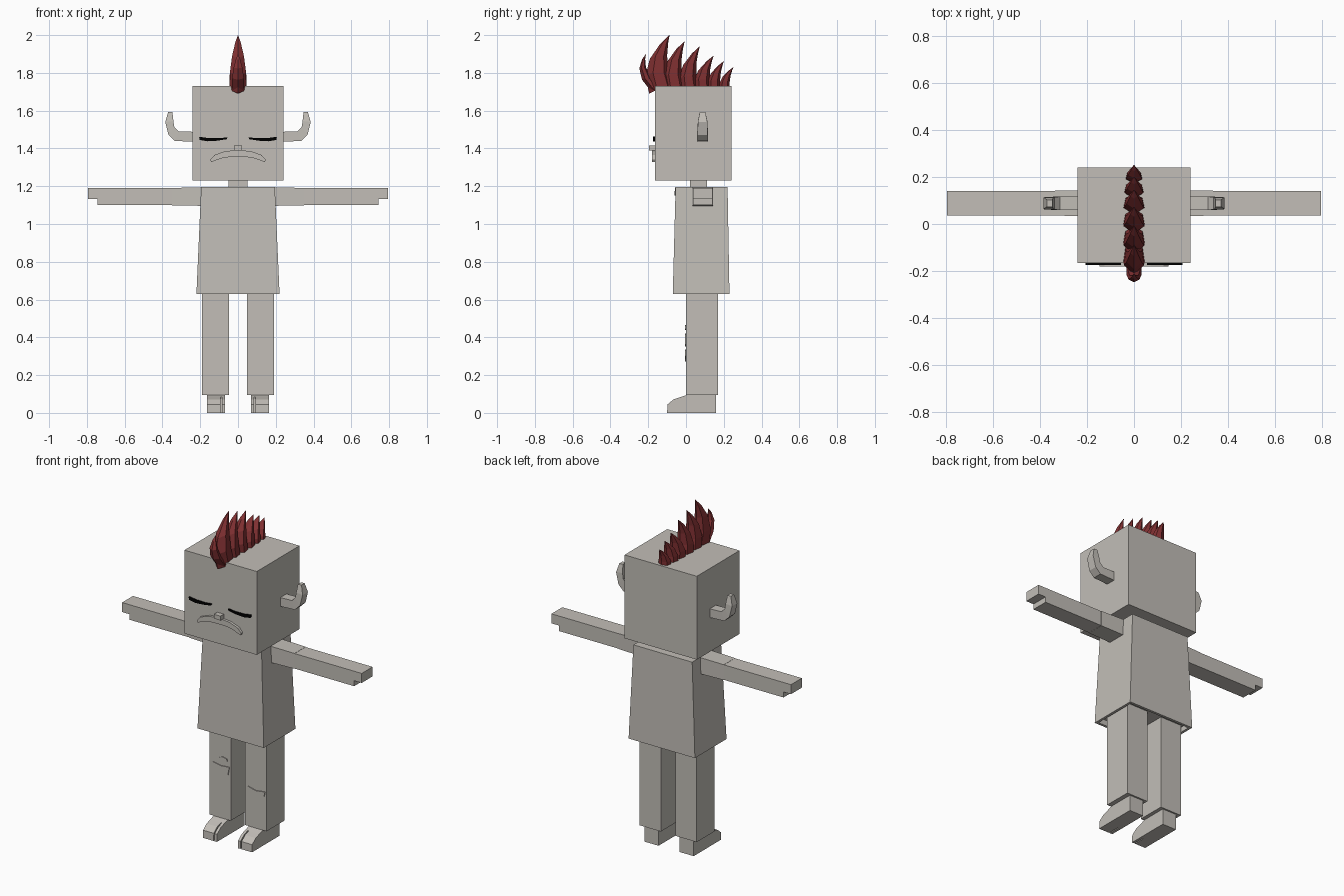
import bpy, bmesh
from mathutils import Vector

cube = bpy.data.objects.get("Cube")
if cube:
    bpy.data.objects.remove(cube, do_unlink=True)


def material(name, rgb):
    m = bpy.data.materials.new(name)
    m.use_nodes = True
    m.diffuse_color = (*rgb, 1)
    bsdf = m.node_tree.nodes["Principled BSDF"]
    bsdf.inputs["Base Color"].default_value = (*rgb, 1)
    bsdf.inputs["Roughness"].default_value = 0.8
    return m


STONE = material("warm grey", (0.54, 0.515, 0.475))
RED = material("dark red", (0.22, 0.03, 0.032))
BLACK = material("black", (0.0, 0.0, 0.0))


def finish(name, bm, mat):
    bmesh.ops.remove_doubles(bm, verts=bm.verts, dist=0.0001)
    bmesh.ops.recalc_face_normals(bm, faces=bm.faces)
    me = bpy.data.meshes.new(name)
    bm.to_mesh(me)
    bm.free()
    me.materials.append(mat)
    ob = bpy.data.objects.new(name, me)
    bpy.context.collection.objects.link(ob)
    return ob


def loft(name, loops, mat=STONE):
    """Skin a list of equal-length vertex loops and cap both ends."""
    bm = bmesh.new()
    rings = [[bm.verts.new(p) for p in loop] for loop in loops]
    n = len(rings[0])
    for a, b in zip(rings, rings[1:]):
        for i in range(n):
            j = (i + 1) % n
            bm.faces.new((a[i], a[j], b[j], b[i]))
    bm.faces.new(rings[0])
    bm.faces.new(rings[-1])
    return finish(name, bm, mat)


def rect(x0, x1, y0, y1, z):
    return [(x0, y0, z), (x1, y0, z), (x1, y1, z), (x0, y1, z)]


def box(name, x, y, z, mat=STONE):
    return loft(name, [rect(*x, *y, z[0]), rect(*x, *y, z[1])], mat)


def front_plate(name, outline, y0, y1, mat=STONE):
    return loft(name, [[(x, y, z) for x, z in outline] for y in (y0, y1)], mat)


def side_prism(name, profile, x0, x1, mat=STONE):
    return loft(name, [[(x, y, z) for y, z in profile] for x in (x0, x1)], mat)


def mirrored(half):
    return half + [(-x, z) for x, z in reversed(half) if x != 0]


# Head and neck
box("head", (-.24, .24), (-.165, .24), (1.23, 1.73))
box("neck", (-.05, .05), (.02, .11), (1.17, 1.24))

# Flared tunic with a hollow hem
loft("tunic", [rect(-.205, .205, -.05, .215, .66), rect(-.205, .205, -.055, .215, .63),
               rect(-.22, .22, -.07, .23, .63), rect(-.195, .195, -.055, .22, 1.195)])
loft("neckline", [[(x, y - (1.195 - z) * .027, z) for x, z in
                   mirrored([(0, 1.15), (.04, 1.16), (.07, 1.18), (.075, 1.194)])]
                  for y in (-.059, -.05)])

# Face
front_plate("mouth", mirrored([(0, 1.392), (.07, 1.385), (.125, 1.365), (.147, 1.34),
                               (.142, 1.328), (.08, 1.35), (.04, 1.355)]), -.18, -.16)
box("nose", (-.022, .022), (-.197, -.16), (1.39, 1.416))

for side, s in (("left", 1), ("right", -1)):
    # Closed eye with a ragged lash edge
    front_plate(side + "_eye", [(s * x, z) for x, z in (
        (.055, 1.459), (.1, 1.454), (.16, 1.455), (.206, 1.462), (.203, 1.445),
        (.16, 1.438), (.11, 1.441), (.06, 1.449))], -.174, -.165, BLACK)

    # Horn: rectangular sections from the root to the blunt tip
    horn = [((.23, 1.435), (.23, 1.488), .029), ((.335, 1.44), (.315, 1.49), .028),
            ((.368, 1.472), (.337, 1.512), .027), ((.385, 1.54), (.342, 1.545), .025),
            ((.37, 1.592), (.347, 1.592), .015)]
    loft(side + "_horn", [[(s * o[0], .088 - w, o[1]), (s * o[0], .088 + w, o[1]),
                           (s * i[0], .088 + w, i[1]), (s * i[0], .088 - w, i[1])]
                          for o, i, w in horn])

    # Arm with a stepped hand, and a sleeve at the shoulder
    front_plate(side + "_arm", [(s * x, z) for x, z in (
        (.18, 1.1), (.745, 1.1), (.745, 1.133), (.795, 1.133), (.795, 1.19), (.18, 1.19))],
        .037, .14)
    loft(side + "_sleeve", [[(s * x, y, z) for y, z in (
        (.037 - g, 1.1 - g), (.14 + g, 1.1 - g), (.14 + g, 1.19 + g), (.037 - g, 1.19 + g))]
        for x, g in ((.18, .004), (.35, .001))])

    # Leg and split-toed shoe
    box(side + "_leg", sorted((s * .048, s * .19)), (0, .17), (.095, .68))
    side_prism(side + "_heel", [(-.03, 0), (.16, 0), (.16, .1), (.02, .1), (-.03, .083)],
               s * .07, s * .163)
    toe = [(-.03, 0), (-.03, .083), (-.065, .072), (-.098, .045), (-.1, 0)]
    side_prism(side + "_big_toe", toe, s * .07, s * .086)
    side_prism(side + "_outer_toe", toe, s * .092, s * .163)

# Knee patches
front_plate("right_knee_patch", [(-.178, .405), (-.165, .36), (-.12, .352), (-.065, .362),
                                 (-.055, .415), (-.11, .41), (-.165, .42)], -.005, .004)
front_plate("right_small_patch", [(-.13, .438), (-.07, .445), (-.072, .46), (-.1, .466),
                                  (-.12, .458)], -.005, .004)
front_plate("left_knee_patch", [(.055, .315), (.085, .278), (.14, .272), (.175, .3),
                                (.182, .33), (.12, .322), (.07, .335)], -.005, .004)


# Crest: curved spikes that sweep up and back
def spike(name, root, tip, depth, width, bow):
    a, b = Vector(root), Vector(tip)
    bend = (a + b) / 2 + Vector((-bow, .01))
    loops = []
    for t, k in ((0, 1), (.3, .95), (.6, .7), (.85, .33), (1, .02)):
        c = a * (1 - t) ** 2 + bend * (2 * t * (1 - t)) + b * t ** 2
        d, w = depth * k / 2, width * k
        loops.append([(0, c.x - d, c.y - d * .3), (w, c.x - d * .35, c.y),
                      (w * .8, c.x + d * .6, c.y), (0, c.x + d, c.y),
                      (-w * .8, c.x + d * .6, c.y), (-w, c.x - d * .35, c.y)])
    loft(name, loops, RED)


spikes = [((-.16, 1.71), (-.212, 1.9), .05, .033, .08),
          ((-.13, 1.71), (-.088, 2.0), .13, .045, .085),
          ((-.06, 1.71), (-.008, 1.967), .11, .046, .07),
          ((.015, 1.71), (.072, 1.94), .1, .046, .06),
          ((.085, 1.71), (.145, 1.89), .09, .045, .05),
          ((.145, 1.71), (.2, 1.862), .075, .042, .04),
          ((.2, 1.71), (.25, 1.83), .06, .036, .03)]
for n, data in enumerate(spikes, 1):
    spike("crest_spike_%d" % n, *data)
